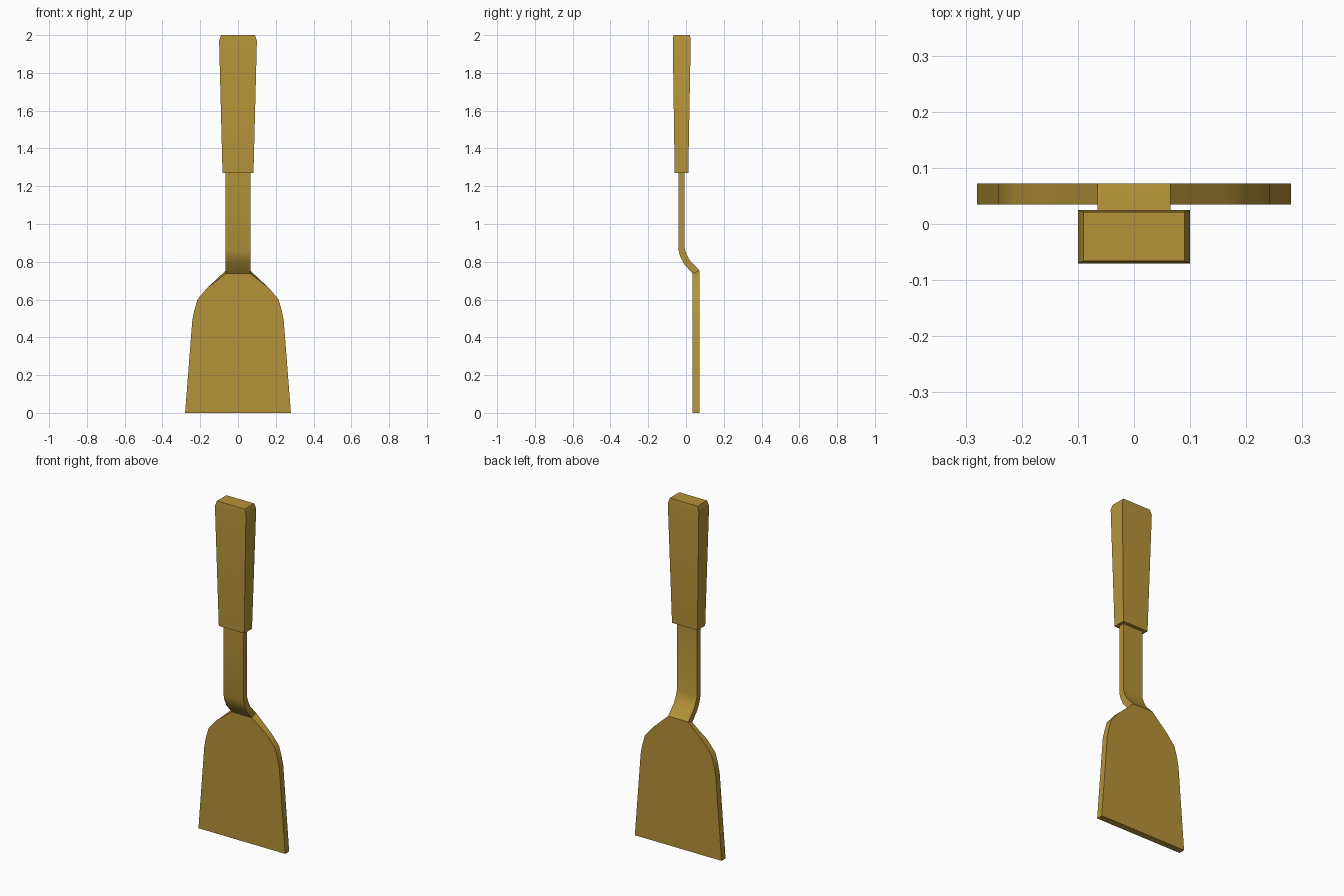
import bpy, bmesh, math

if "Cube" in bpy.data.objects:
    bpy.data.objects.remove(bpy.data.objects["Cube"])

mat = bpy.data.materials.new("brass")
mat.diffuse_color = (0.46, 0.29, 0.04, 1)
mat.use_nodes = True
mat.node_tree.nodes["Principled BSDF"].inputs["Base Color"].default_value = mat.diffuse_color


def loft(name, rings, cap_start=True, cap_end=True):
    """Skin a series of equal-length closed rings."""
    bm = bmesh.new()
    loops = [[bm.verts.new(p) for p in ring] for ring in rings]
    for a, b in zip(loops, loops[1:]):
        for i in range(len(a)):
            j = (i + 1) % len(a)
            bm.faces.new((a[i], a[j], b[j], b[i]))
    if cap_start:
        bm.faces.new(loops[0][::-1])
    if cap_end:
        bm.faces.new(loops[-1])
    bmesh.ops.recalc_face_normals(bm, faces=bm.faces)
    mesh = bpy.data.meshes.new(name)
    bm.to_mesh(mesh)
    bm.free()
    mesh.materials.append(mat)
    obj = bpy.data.objects.new(name, mesh)
    bpy.context.collection.objects.link(obj)
    bpy.ops.object.select_all(action='DESELECT')
    obj.select_set(True)
    bpy.context.view_layer.objects.active = obj
    bpy.ops.object.shade_smooth_by_angle(angle=math.radians(30))
    return obj


def quad(hw, front, back):
    """Ring across the width from a front and a back (y, z) point."""
    return [(-hw, *front), (hw, *front), (hw, *back), (-hw, *back)]


# Blade: flat outline with a slanted neck edge where the shank joins
FRONT, BACK = 0.035, 0.072
half = [(0.28, 0), (0.242, 0.49), (0.232, 0.54), (0.215, 0.6), (0.165, 0.66)]


def outline(y, neck_z):
    right = half + [(0.065, neck_z)]
    return [(x, y, z) for x, z in right] + [(-x, y, z) for x, z in right[::-1]]


loft("blade", [outline(FRONT, 0.737), outline(BACK, 0.753)])

# Shank: flat strip with a cranked lower bend
front_path = [(0.035, 0.737), (-0.012, 0.79), (-0.031, 0.828), (-0.04, 0.862), (-0.04, 1.275)]
back_path = [(0.072, 0.753), (0.02, 0.808), (0.003, 0.84), (-0.008, 0.872), (-0.008, 1.275)]
loft("shank", [quad(0.065, f, b) for f, b in zip(front_path, back_path)], False, False)

# Handle: tapered grip with a chamfered end
grip = [(0.082, -0.06, 0.012, 1.27), (0.1, -0.07, 0.025, 1.97), (0.09, -0.066, 0.021, 2.0)]
loft("handle", [quad(hw, (y0, z), (y1, z)) for hw, y0, y1, z in grip])
